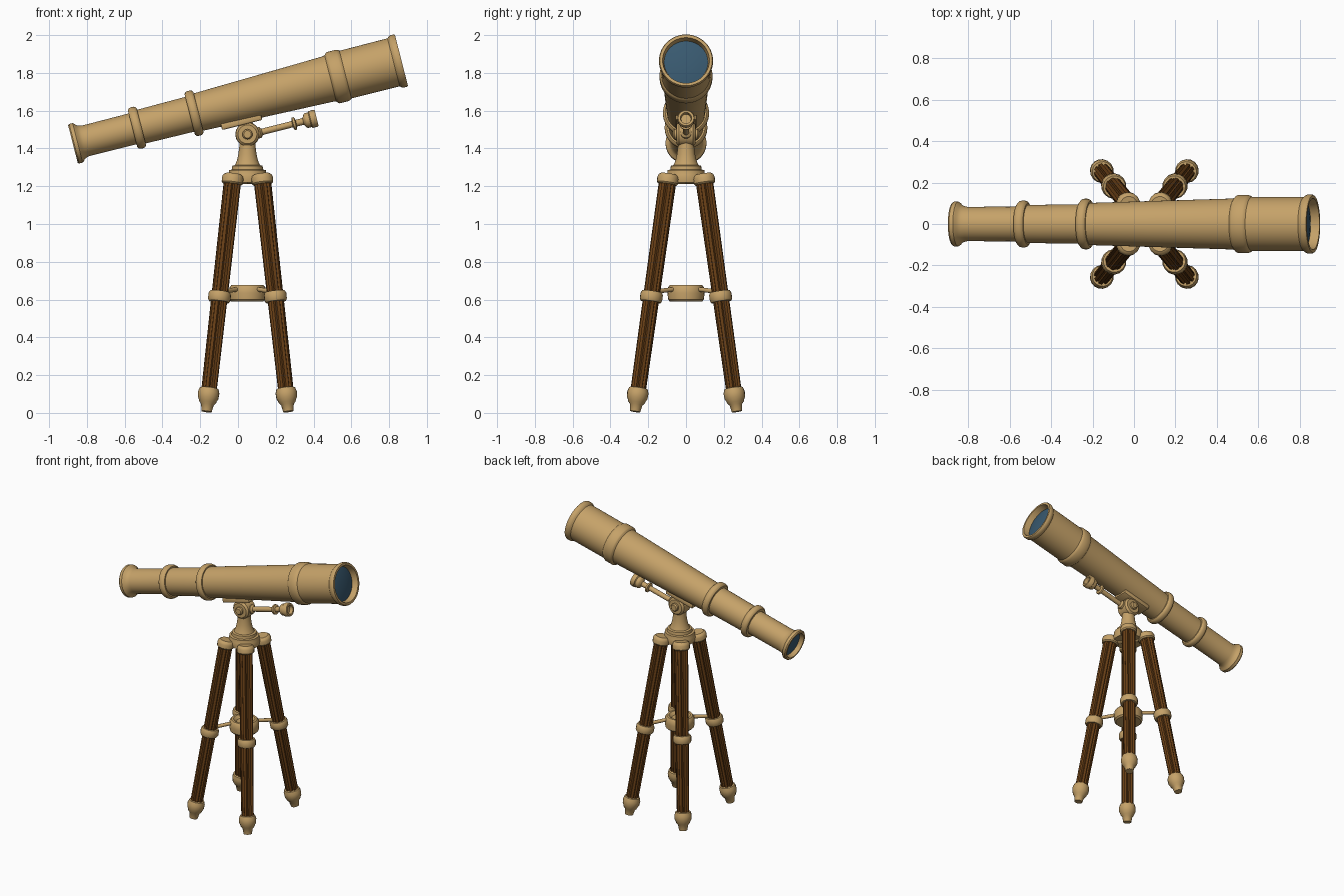
import bpy, bmesh, math
from mathutils import Vector, Matrix

if "Cube" in bpy.data.objects:
    bpy.data.objects.remove(bpy.data.objects["Cube"])

def material(name, rgb):
    m = bpy.data.materials.new(name)
    m.diffuse_color = (*rgb, 1)
    m.use_nodes = True
    m.node_tree.nodes["Principled BSDF"].inputs["Base Color"].default_value = m.diffuse_color
    return m

BRASS = material("aged brass", (0.56, 0.36, 0.14))
WOOD = material("dark wood", (0.14, 0.05, 0.008))
GLASS = material("blue glass", (0.04, 0.10, 0.16))

def finish(name, bm, mat, matrix, angle=35):
    bmesh.ops.remove_doubles(bm, verts=bm.verts, dist=1e-5)
    bmesh.ops.recalc_face_normals(bm, faces=bm.faces)
    me = bpy.data.meshes.new(name)
    bm.to_mesh(me)
    bm.free()
    me.materials.append(mat)
    ob = bpy.data.objects.new(name, me)
    ob.matrix_world = matrix
    bpy.context.collection.objects.link(ob)
    bpy.ops.object.select_all(action='DESELECT')
    ob.select_set(True)
    bpy.context.view_layer.objects.active = ob
    bpy.ops.object.shade_smooth_by_angle(angle=math.radians(angle))
    return ob

def frame(origin, axis):
    q = Vector(axis).to_track_quat('Z', 'Y')
    return Matrix.Translation(origin) @ q.to_matrix().to_4x4()

def lathe(name, profile, origin, axis=(0, 0, 1), mat=BRASS, seg=32, shape=None):
    """Revolve (radius, height) points around an axis; shape(a) scales the radius."""
    bm = bmesh.new()
    rings = []
    for r, h in profile:
        ring = []
        for i in range(seg):
            a = 2 * math.pi * i / seg
            k = r * (shape(i) if shape else 1)
            ring.append(bm.verts.new((k * math.cos(a), k * math.sin(a), h)))
        rings.append(ring)
    for a, b in zip(rings, rings[1:]):
        for i in range(seg):
            j = (i + 1) % seg
            bm.faces.new((a[i], a[j], b[j], b[i]))
    return finish(name, bm, mat, frame(origin, axis))

def rod(name, p, q, r, mat=BRASS, seg=12):
    p, q = Vector(p), Vector(q)
    n = (q - p).length
    return lathe(name, [(0, 0), (r, 0), (r, n), (0, n)], p, q - p, mat, seg)

def box(name, size, matrix, bevel=0.008):
    bm = bmesh.new()
    bmesh.ops.create_cube(bm, size=1, matrix=Matrix.Diagonal((*size, 1)))
    bmesh.ops.bevel(bm, geom=bm.edges[:], offset=bevel, segments=2, affect='EDGES', profile=0.5)
    return finish(name, bm, BRASS, matrix)

# --- telescope tube, tilted up towards +x
TILT = math.radians(14.3)
AXIS = Vector((math.cos(TILT), 0, math.sin(TILT)))
MID = Vector((0, 0, 1.646))

def band(c, w, r, base0, base1):
    """Rounded ring in the tube profile."""
    return [(base0, c - w), (r - .012, c - w), (r - .003, c - w * .7), (r, c - w * .3),
            (r, c + w * .3), (r - .003, c + w * .7), (r - .012, c + w), (base1, c + w)]

tube = [(0, -.872), (.082, -.872), (.090, -.902), (.102, -.902), (.108, -.895), (.108, -.876),
        (.102, -.868), (.092, -.86), (.086, -.845), (.083, -.83)]
tube += band(-.552, .024, .113, .084, .092)
tube += band(-.240, .024, .122, .095, .102)
tube += [(.102, -.21), (.123, .49)]
tube += [(.126, .505), (.136, .513), (.140, .52), (.140, .57), (.136, .58), (.130, .587)]
tube += [(.131, .85), (.138, .858), (.143, .868), (.143, .886), (.139, .893),
         (.124, .893), (.116, .85), (0, .85)]
lathe("telescope_tube", tube, MID, AXIS, seg=48)
lathe("front_lens", [(.116, .851), (.08, .858), (.04, .862), (0, .863)], MID, AXIS, GLASS)
lathe("eyepiece_lens", [(.082, -.873), (.04, -.877), (0, -.878)], MID, AXIS, GLASS)

# --- tilting mount under the tube
CX = 0.05
PIVOT = Vector((CX, 0, 1.475))
tilted = Matrix.Rotation(-TILT, 4, 'Y')
box("tube_saddle", (.22, .11, .035), Matrix.Translation((.018, 0, 1.541)) @ tilted)
box("saddle_post", (.075, .06, .08), Matrix.Translation((.045, 0, 1.512)) @ tilted)
lathe("pivot_drum", [(0, -.05), (.05, -.05), (.062, -.038), (.064, 0), (.062, .038), (.05, .05), (0, .05)],
      PIVOT, (0, 1, 0))
for s in (-1, 1):
    lathe("pivot_knob", [(.027, .045), (.027, .062), (.02, .07), (0, .07)], PIVOT, (0, s, 0), seg=16)

# --- adjusting handle, parallel to the tube
lathe("adjusting_handle", [(0, .03), (.03, .05), (.03, .07), (.017, .08), (.017, .245), (.034, .25),
      (.034, .262), (.018, .267), (.018, .305), (.036, .315), (.04, .322), (.04, .34), (.046, .345),
      (.046, .372), (.042, .378), (.03, .378), (.026, .355), (0, .355)], PIVOT - Vector((0, 0, .007)), AXIS, seg=20)

# --- turned neck and tripod head
lathe("mount_neck", [(0, 1.22), (.10, 1.22), (.105, 1.25), (.10, 1.262), (.097, 1.285), (.083, 1.288),
      (.080, 1.308), (.066, 1.312), (.056, 1.335), (.048, 1.37), (.043, 1.41), (.042, 1.46), (0, 1.46)],
      (CX, 0, 0))

# --- spreader hub between the legs
lathe("spreader_hub", [(0, .59), (.085, .59), (.095, .60), (.098, .635), (.095, .665), (.085, .677),
      (.07, .677), (.05, .66), (0, .66)], (CX, 0, 0), seg=24)

# --- four fluted legs with sockets, collars and feet
def flute(i):
    return 0.78 if i % 4 == 0 else 1.0

def leg_point(sx, sy, z):
    t = 1 - z / 1.22
    return Vector((CX + sx * (.080 + .137 * t), sy * (.098 + .172 * t), z))

for sx in (-1, 1):
    for sy in (-1, 1):
        at = lambda z: leg_point(sx, sy, z)
        up = (at(1) - at(0)).normalized()
        lathe("leg", [(0, 0), (.041, 0), (.046, 1.12), (0, 1.12)], at(.11), up, WOOD, 32, flute)
        lathe("leg_socket", [(0, -.025), (.050, -.025), (.057, -.017), (.058, .008), (.053, .022),
              (.042, .03), (0, .03)], at(1.235), up, seg=16)
        lathe("leg_collar", [(.04, -.027), (.054, -.027), (.060, -.016), (.060, .014), (.054, .027),
              (.04, .027)], at(.615), up, seg=16)
        lathe("leg_foot", [(0, .012), (.027, .012), (.034, .05), (.045, .062), (.048, .072), (.055, .085),
              (.057, .115), (.05, .137), (.04, .140), (0, .140)], at(0) - up * .005, up, seg=16)
        rod("head_arm", (CX, 0, 1.235), at(1.235), .024)
        rod("spreader_arm", (CX + sx * .05, sy * .06, .655), at(.64), .012)
